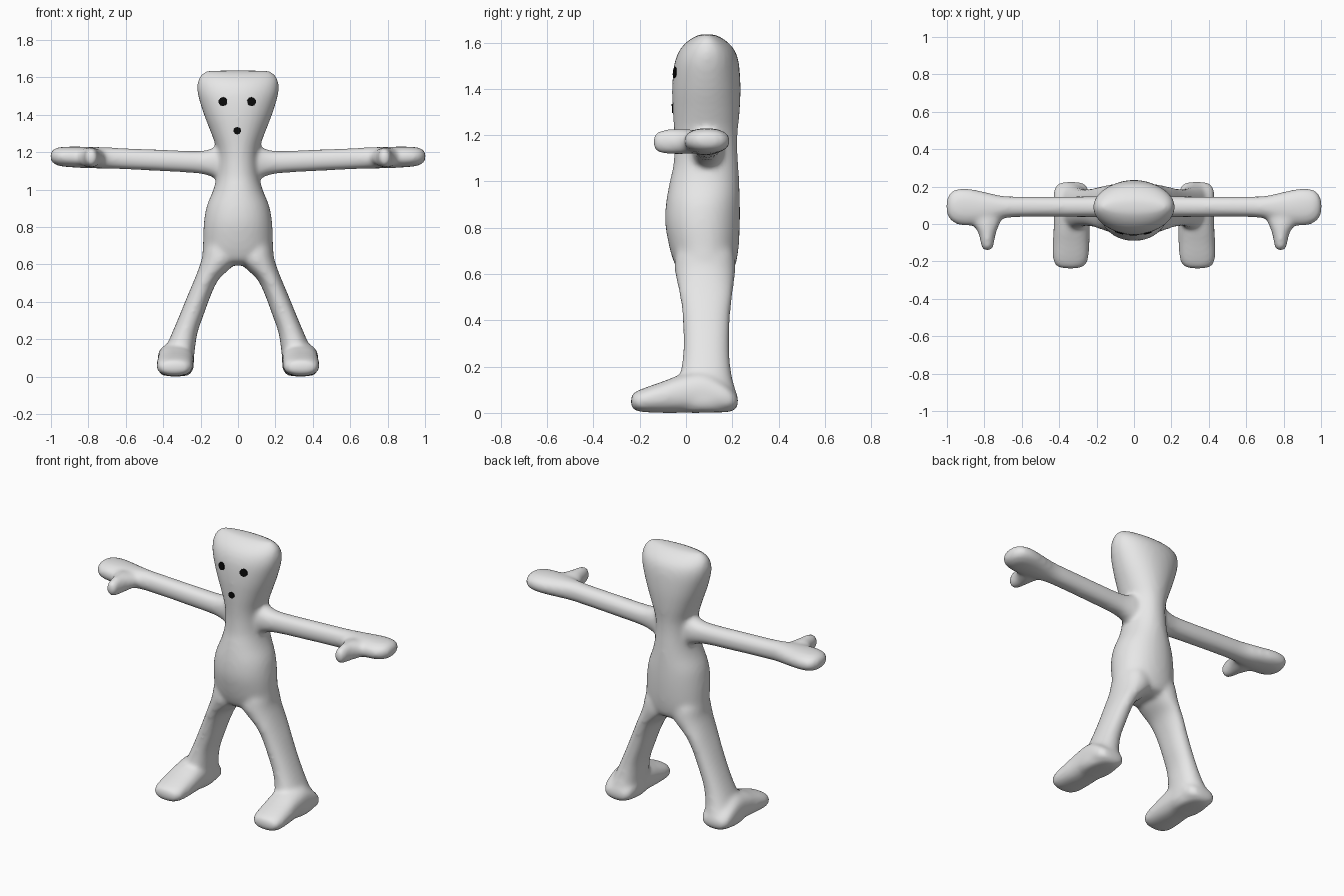
import bpy, bmesh, math
from mathutils import Vector


def material(name, value):
    m = bpy.data.materials.new(name)
    m.diffuse_color = (value, value, value, 1)
    return m


def refine(rows, steps=4):
    """Catmull-Rom interpolation between cross-sections."""
    out = []
    for i in range(len(rows) - 1):
        p = [rows[max(0, min(len(rows) - 1, i + k))] for k in (-1, 0, 1, 2)]
        for s in range(steps):
            t = s / steps
            out.append([0.5 * (2 * b + (c - a) * t + (2 * a - 5 * b + 4 * c - d) * t ** 2
                               + (3 * b - a - 3 * c + d) * t ** 3) for a, b, c, d in zip(*p)])
    return out + [list(rows[-1])]


def loft(bm, axis, rows, side=1, power=2.0, n=32):
    """Closed tube; each row is position, then low/high limits on the two other axes."""
    rings = []
    for t, a0, a1, b0, b1 in refine(rows):
        ring = []
        for k in range(n):
            ang = 2 * math.pi * k / n
            c, s = math.cos(ang), math.sin(ang)
            a = (a0 + a1) / 2 + (a1 - a0) / 2 * math.copysign(abs(c) ** (2 / power), c)
            b = (b0 + b1) / 2 + (b1 - b0) / 2 * math.copysign(abs(s) ** (2 / power), s)
            x, y, z = {'x': (t, a, b), 'y': (a, t, b), 'z': (a, b, t)}[axis]
            ring.append(bm.verts.new((x * side, y, z)))
        rings.append(ring)
    for r, q in zip(rings, rings[1:]):
        for k in range(n):
            bm.faces.new((r[k], r[(k + 1) % n], q[(k + 1) % n], q[k]))
    bm.faces.new(rings[0])
    bm.faces.new(rings[-1])


# Torso and head: height, half width, front, back
trunk = [(0.595, 0.08, 0.02, 0.15), (0.615, 0.15, -0.03, 0.20), (0.65, 0.188, -0.052, 0.217),
         (0.72, 0.187, -0.073, 0.228), (0.82, 0.183, -0.09, 0.233), (0.91, 0.168, -0.086, 0.233),
         (1.0, 0.132, -0.07, 0.23), (1.07, 0.114, -0.055, 0.226), (1.15, 0.108, -0.05, 0.222),
         (1.22, 0.115, -0.052, 0.224), (1.3, 0.143, -0.057, 0.232), (1.4, 0.182, -0.06, 0.236),
         (1.5, 0.213, -0.052, 0.23), (1.56, 0.218, -0.032, 0.214), (1.6, 0.207, 0.0, 0.182),
         (1.627, 0.183, 0.04, 0.142), (1.636, 0.155, 0.07, 0.11)]
# Leg: height, inner, outer, front, back
leg = [(0.8, 0.02, 0.14, 0.0, 0.16), (0.7, 0.005, 0.18, -0.04, 0.205),
       (0.63, 0.0, 0.194, -0.05, 0.215), (0.58, 0.04, 0.21, -0.042, 0.21),
       (0.52, 0.103, 0.233, -0.03, 0.203), (0.44, 0.143, 0.267, -0.017, 0.193),
       (0.34, 0.18, 0.308, -0.012, 0.188), (0.24, 0.215, 0.35, -0.014, 0.189),
       (0.15, 0.23, 0.39, -0.03, 0.2), (0.08, 0.236, 0.423, -0.05, 0.22),
       (0.04, 0.238, 0.43, -0.05, 0.222), (0.004, 0.265, 0.405, -0.03, 0.2)]
# Foot: depth, inner, outer, bottom, top
foot = [(-0.238, 0.31, 0.37, 0.03, 0.07), (-0.228, 0.27, 0.41, 0.015, 0.085),
        (-0.19, 0.245, 0.433, 0.004, 0.104), (-0.1, 0.238, 0.434, 0.0, 0.136),
        (-0.02, 0.236, 0.43, 0.0, 0.165), (0.08, 0.236, 0.43, 0.0, 0.18),
        (0.17, 0.24, 0.43, 0.003, 0.13), (0.212, 0.26, 0.41, 0.015, 0.09),
        (0.225, 0.3, 0.375, 0.03, 0.07)]
# Arm and hand: reach, front, back, bottom, top
arm = [(0.03, 0.02, 0.165, 1.04, 1.25), (0.1, 0.022, 0.163, 1.05, 1.24),
       (0.15, 0.03, 0.155, 1.072, 1.216), (0.22, 0.036, 0.148, 1.087, 1.207),
       (0.4, 0.037, 0.147, 1.098, 1.213), (0.6, 0.037, 0.147, 1.108, 1.221),
       (0.7, 0.03, 0.15, 1.112, 1.226), (0.8, 0.0, 0.172, 1.114, 1.229),
       (0.89, -0.01, 0.19, 1.119, 1.23), (0.95, 0.0, 0.186, 1.125, 1.227),
       (0.985, 0.025, 0.165, 1.138, 1.217), (1.003, 0.06, 0.125, 1.16, 1.195)]
# Thumb: depth, inner, outer, bottom, top
thumb = [(-0.142, 0.77, 0.797, 1.155, 1.185), (-0.132, 0.756, 0.812, 1.134, 1.207),
         (-0.1, 0.748, 0.82, 1.119, 1.223), (-0.05, 0.738, 0.832, 1.116, 1.226),
         (-0.005, 0.72, 0.86, 1.118, 1.226), (0.06, 0.69, 0.9, 1.125, 1.22)]

bm = bmesh.new()
loft(bm, 'z', [(z, -r, r, f, b) for z, r, f, b in trunk], power=2.1)
for side in (1, -1):
    loft(bm, 'z', leg, side, 2.2)
    loft(bm, 'y', foot, side, 2.4)
    loft(bm, 'x', arm, side, 2.2)
    loft(bm, 'y', thumb, side)
bmesh.ops.recalc_face_normals(bm, faces=bm.faces)
mesh = bpy.data.meshes.new("body")
bm.to_mesh(mesh)
bm.free()
body = bpy.data.objects.new("body", mesh)
bpy.context.collection.objects.link(body)
mesh.materials.append(material("light_grey", 0.8))

# Fuse the limbs into one soft skin
fuse = body.modifiers.new("fuse", 'REMESH')
fuse.mode = 'VOXEL'
fuse.voxel_size = 0.012
fuse.use_smooth_shade = True
soften = body.modifiers.new("soften", 'SMOOTH')
soften.factor = 0.5
soften.iterations = 12

# Eyes and mouth: thin dark discs seated on the face
bpy.context.view_layer.update()
skin = body.evaluated_get(bpy.context.evaluated_depsgraph_get())
black = material("black", 0.003)
spots = [("left_eye", 0.072, 1.47, 0.024), ("right_eye", -0.08, 1.47, 0.024),
         ("mouth", -0.004, 1.315, 0.02)]
hits = [skin.ray_cast(Vector((x, -1, z)), Vector((0, 1, 0))) for _, x, z, _ in spots]
for (name, x, z, r), (ok, loc, normal, _) in zip(spots, hits):
    bpy.ops.mesh.primitive_cylinder_add(vertices=10, radius=r, depth=0.009, location=loc,
                                        rotation=normal.to_track_quat('Z', 'Y').to_euler())
    disc = bpy.context.object
    disc.name = name
    disc.data.materials.append(black)
